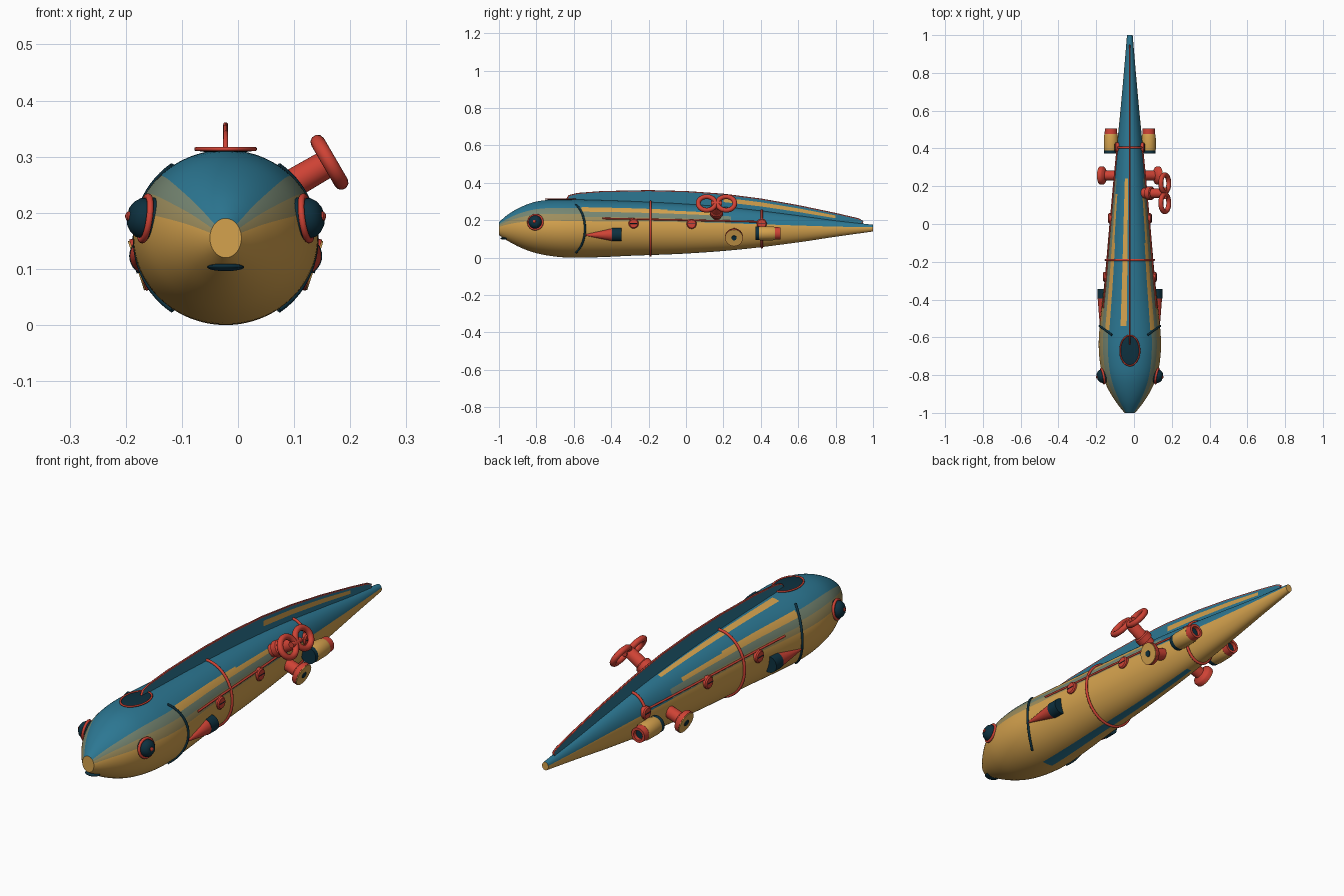
import bpy, bmesh, math
from mathutils import Vector, Matrix

if "Cube" in bpy.data.objects:
    bpy.data.objects.remove(bpy.data.objects["Cube"])

CX = -0.022  # body axis; the winding key on one side shifts it off centre


def mat(name, col):
    m = bpy.data.materials.new(name)
    m.diffuse_color = (*col, 1)
    m.use_nodes = True
    m.node_tree.nodes["Principled BSDF"].inputs["Base Color"].default_value = m.diffuse_color
    return m


TEAL = mat("teal", (0.025, 0.185, 0.29))
OCHRE = mat("ochre", (0.66, 0.36, 0.075))
RED = mat("red", (0.62, 0.055, 0.035))
DARK = mat("dark_teal", (0.004, 0.03, 0.05))
SAGE = mat("sage", (0.18, 0.24, 0.17))
KHAKI = mat("khaki", (0.34, 0.27, 0.11))


def finish(name, bm, *mats, angle=40):
    bmesh.ops.recalc_face_normals(bm, faces=bm.faces)
    me = bpy.data.meshes.new(name)
    bm.to_mesh(me)
    bm.free()
    for m in mats:
        me.materials.append(m)
    for p in me.polygons:
        p.use_smooth = True
    me.set_sharp_from_angle(angle=math.radians(angle))
    ob = bpy.data.objects.new(name, me)
    bpy.context.collection.objects.link(ob)
    return ob


def lathe(name, origin, axis, prof, m, n=32):
    """Turned part: prof is (distance along axis, radius)."""
    rot = Vector(axis).to_track_quat('Z', 'Y')
    bm = bmesh.new()
    rings = []
    for d, r in prof:
        rings.append([bm.verts.new(Vector(origin) + rot @ Vector(
            (r * math.cos(2 * math.pi * i / n), r * math.sin(2 * math.pi * i / n), d))) for i in range(n)])
    for a, b in zip(rings, rings[1:]):
        for i in range(n):
            bm.faces.new((a[i], a[(i + 1) % n], b[(i + 1) % n], b[i]))
    bm.faces.new(rings[0])
    bm.faces.new(rings[-1])
    return finish(name, bm, m)


def tube(name, pts, r, m, closed=False):
    cu = bpy.data.curves.new(name, 'CURVE')
    cu.dimensions = '3D'
    cu.bevel_depth = r
    cu.bevel_resolution = 3
    cu.use_fill_caps = True
    sp = cu.splines.new('POLY')
    sp.points.add(len(pts) - 1)
    for p, q in zip(sp.points, pts):
        p.co = (*q, 1)
    sp.use_cyclic_u = closed
    cu.materials.append(m)
    ob = bpy.data.objects.new(name, cu)
    bpy.context.collection.objects.link(ob)
    return ob


def ring(name, c, u, v, r, m):
    """Oval hoop spanned by the half-axis vectors u and v."""
    T = [2 * math.pi * i / 40 for i in range(40)]
    return tube(name, [Vector(c) + Vector(u) * math.cos(t) + Vector(v) * math.sin(t) for t in T], r, m, True)


# hull profile: y, half width, bottom z, top z
P = [(-1, .028, .12, .19), (-.95, .068, .088, .232), (-.88, .112, .052, .272), (-.8, .145, .024, .30),
     (-.7, .162, .006, .311), (-.6, .164, 0, .311), (-.45, .150, .003, .307), (-.3, .134, .01, .302),
     (0, .108, .022, .287), (.3, .08, .045, .262), (.6, .05, .082, .225), (.8, .032, .112, .198),
     (1, .015, .14, .176)]


def slope(i, k):
    a, b = P[max(i - 1, 0)], P[min(i + 1, len(P) - 1)]
    return (b[k] - a[k]) / (b[0] - a[0])


def section(y):
    i = 0
    while i < len(P) - 2 and y > P[i + 1][0]:
        i += 1
    h = P[i + 1][0] - P[i][0]
    t = (y - P[i][0]) / h
    w, zb, zt = [(2*t**3 - 3*t*t + 1) * P[i][k] + (t**3 - 2*t*t + t) * h * slope(i, k)
                 + (3*t*t - 2*t**3) * P[i + 1][k] + (t**3 - t*t) * h * slope(i + 1, k) for k in (1, 2, 3)]
    return w, (zt - zb) / 2, (zt + zb) / 2


def surf(y, deg, off=0.0):
    w, rz, zc = section(y)
    a = math.radians(deg)
    return Vector((CX + (w + off) * math.cos(a), y, zc + (rz + off) * math.sin(a)))


def side(y, z, s, off=0.0):
    w, rz, zc = section(y)
    return Vector((CX + s * (w * math.sqrt(max(0, 1 - ((z - zc) / rz) ** 2)) + off), y, z))


def hull_paint(y, d):
    """Paint bands by angle round the hull (0 = right, 90 = top)."""
    if 262 < d < 280 and -.6 < y < .35:
        return 0
    if 97 < d < 107 and -.55 < y < .23:
        return 1
    e = d if d <= 90 else 180 - d if d < 270 else d - 360
    if e < 14:
        return 1
    if y < -.55:
        return 0 if e > 46 else 2 if e > 29 else 3
    if y < .15 and 35 < e < 49 - 12 * max(0, y + .3):
        return 1
    if y < .25 and e <= 35:
        return 3 if e < 25 and y < .1 else 2
    return 0


# hull
bm = bmesh.new()
N, M = 120, 100
rows = [[bm.verts.new(surf(-1 + 2 * j / M, 360 * i / N)) for i in range(N)] for j in range(M + 1)]
for j in range(M):
    for i in range(N):
        f = bm.faces.new((rows[j][i], rows[j][(i + 1) % N], rows[j + 1][(i + 1) % N], rows[j + 1][i]))
        f.material_index = hull_paint(-1 + 2 * (j + .5) / M, 360 * (i + .5) / N)
for r in (rows[0], rows[-1]):
    bm.faces.new(r).material_index = 1
finish("hull", bm, TEAL, OCHRE, SAGE, KHAKI)

# dorsal fin, with a painted streak on its right face and red edging
F = [(-.635, .318), (-.625, .334), (-.58, .345), (-.45, .355), (-.2, .36), (0, .355), (.2, .341),
     (.4, .315), (.6, .28), (.8, .238), (.92, .21), (.945, .198), (.935, .185)]
bm = bmesh.new()
for (y0, z0), (y1, z1) in zip(F, F[1:]):
    b0, b1 = section(y0)[2] + .02, section(y1)[2] + .02
    b0, b1 = [max(b, section(y)[2] + section(y)[1] - .01) if -.6 < y < .9 else b for b, y in ((b0, y0), (b1, y1))]
    for x in (-.004, .004):
        for k0, k1 in ((0, .45), (.45, .75), (.75, 1)):
            f = bm.faces.new([bm.verts.new((CX + x, y, b + (z - b) * k)) for y, z, b, k in
                              ((y0, z0, b0, k0), (y1, z1, b1, k0), (y1, z1, b1, k1), (y0, z0, b0, k1))])
            f.material_index = int(x > 0 and k0 == .45 and .15 <= y0 < .65)
finish("dorsal_fin", bm, TEAL, OCHRE)
tube("fin_edge", [(CX, y, z - .003) for y, z in F], .0045, RED)


def blob(name, c, r):
    b = bmesh.new()
    bmesh.ops.create_uvsphere(b, u_segments=40, v_segments=12, radius=1,
                              matrix=Matrix.Translation(c) @ Matrix.Diagonal((*r, 1)))
    finish(name, b, DARK)


# top hatch and mouth
blob("hatch_cover", (CX, -.67, .312), (.052, .08, .005))
ring("hatch_rim", (CX, -.67, .3135), (.052, 0, 0), (0, .08, 0), .004, RED)
blob("mouth", (CX, -.968, .103), (.033, .025, .007))

# hoops round the hull
for y, nm in ((-.19, "front_hoop"), (.405, "rear_hoop")):
    tube(nm, [surf(y, a, .003) for a in range(0, 360, 6)], .006, RED, True)

for s, n in ((1, "right"), (-1, "left")):
    # eyes
    ax = Vector((s, -.2, .14)).normalized()
    u = ax.cross(Vector((0, 0, 1))).normalized()
    v = u.cross(ax)
    c = side(-.805, .19, s, .003)
    lathe(n + "_eye_base", c - ax * .03, ax, [(0, .039), (.032, .039)], DARK)
    ring(n + "_eye_rim", c, u * .039, v * .039, .006, RED)
    lathe(n + "_eye", c, ax, [(0, .036), (.012, .035), (.022, .028), (.029, .018), (.03, .008)], DARK)
    lathe(n + "_pupil", c + ax * .025, ax, [(0, .009), (.008, .008), (.011, .003)], RED)
    # gill line
    pts = []
    for i in range(25):
        t = -1 + i / 12
        a = 55 * t
        pts.append(surf(-.54 - .048 * t * t, a if s > 0 else 180 - a, .001))
    tube(n + "_gill", pts, .0055, DARK)
    # side rail
    tube(n + "_rail", [side(-.445 + .86 * i / 20, .21 - .018 * i / 20, s, .002) for i in range(21)], .0045, RED)
    # slotted bolts
    for k, (y, z) in enumerate(((-.28, .183), (.03, .181), (.405, .182))):
        p = side(y, z, s)
        lathe(f"{n}_bolt_{k}", p - Vector((s * .02, 0, 0)), (s, 0, 0),
              [(0, .027), (.027, .027), (.032, .022)], RED, 24)
        tube(f"{n}_bolt_slot_{k}", [p + Vector((s * .0115, d, 0)) for d in (-.019, .019)], .002, DARK)
    # front side rockets, angled along the hull
    tip = Vector((CX + s * .156, -.54, .121))
    base = Vector((CX + s * .137, -.395, .123))
    d = base - tip
    lathe(n + "_rocket_nose", tip, d, [(0, .003), (d.length, .034)], RED)
    lathe(n + "_rocket_tail", base, (0, 1, 0), [(0, .035), (.05, .035)], DARK)
    # rear thrusters
    o = (CX + s * .1, 0, .13)
    lathe(n + "_thruster_collar", o, (0, 1, 0), [(.372, .036), (.397, .036)], DARK)
    lathe(n + "_thruster", o, (0, 1, 0), [(.39, .036), (.4, .038), (.465, .037), (.476, .034)], OCHRE)
    lathe(n + "_thruster_nozzle", o, (0, 1, 0), [(.47, .034), (.505, .032), (.505, .021), (.485, .02)], RED)
    lathe(n + "_thruster_core", o, (0, 1, 0), [(.48, .0205), (.489, .0205)], DARK)
    # side horns
    ax = Vector((s, 0, -.33)).normalized()
    end = Vector((CX + s * .155, .257, .107))
    lathe(n + "_horn", end, ax, [(-.11, .026), (-.03, .026), (-.02, .044), (-.014, .048), (.002, .048)], RED)
    lathe(n + "_horn_face", end, ax, [(0, .046), (.005, .046)], OCHRE)
    lathe(n + "_horn_centre", end, ax, [(.004, .014), (.008, .013)], DARK)

# winding key on the right side
ax = Vector((.86, 0, .5)).normalized()
kc = Vector((.163, .163, .29))
lathe("key_shaft", kc, ax, [(-.14, .027), (-.01, .025), (.004, .018)], RED)
lathe("key_collar", kc, ax, [(-.105, .035), (-.08, .035), (-.075, .03)], RED)
v = Vector((-.5, 0, .86)) * .042
for d in (-.052, .052):
    ring("key_loop_front" if d < 0 else "key_loop_rear", kc + Vector((0, d, 0)), (0, .046, 0), v, .013, RED)
tube("key_bar", [kc + Vector((0, d, 0)) for d in (-.03, .03)], .013, RED)
